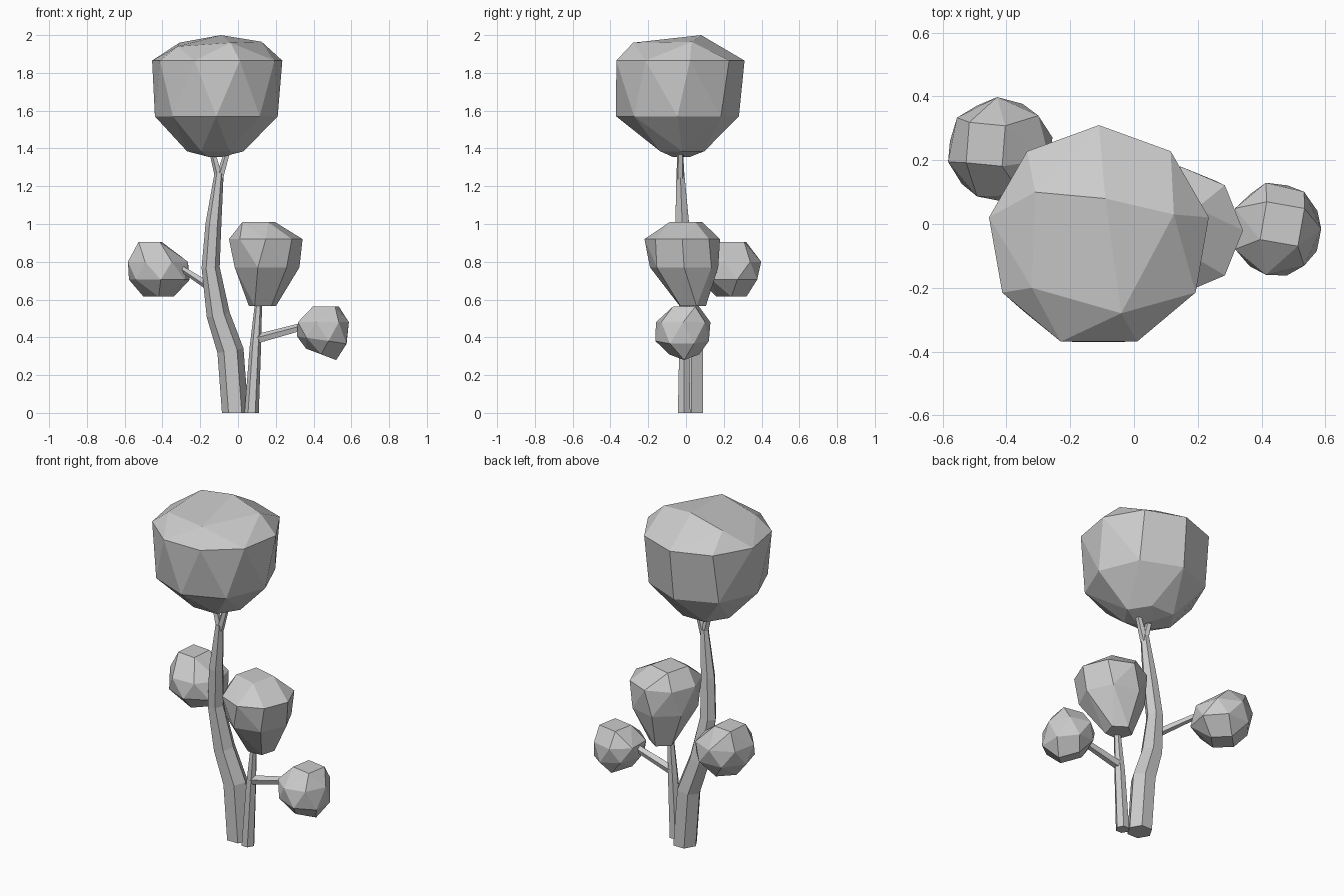
import bpy, bmesh
from math import cos, sin, radians, tau
from mathutils import Vector

cube = bpy.data.objects.get("Cube")
if cube:
    bpy.data.objects.remove(cube)

grey = bpy.data.materials.new("plain_grey")
grey.use_nodes = True
colour = (0.6, 0.6, 0.6, 1)
grey.diffuse_color = colour
grey.node_tree.nodes["Principled BSDF"].inputs["Base Color"].default_value = colour


def finish(name, bm):
    bmesh.ops.recalc_face_normals(bm, faces=bm.faces)
    mesh = bpy.data.meshes.new(name)
    bm.to_mesh(mesh)
    bm.free()
    mesh.materials.append(grey)
    obj = bpy.data.objects.new(name, mesh)
    bpy.context.collection.objects.link(obj)
    return obj


def ring(x, y, z, rx, ry, sides, turn=0, tilt=0):
    """Level or tilted loop of points; tilt is the rise along x."""
    angles = [radians(turn) + tau * i / sides for i in range(sides)]
    return [(x + rx * cos(a), y + ry * sin(a), z + tilt * rx * cos(a)) for a in angles]


def crown(name, rings, extra=()):
    """Faceted foliage: hull wrapped around stacked rings."""
    bm = bmesh.new()
    for r in rings:
        for p in ring(*r):
            bm.verts.new(p)
    for p in extra:
        bm.verts.new(p)
    res = bmesh.ops.convex_hull(bm, input=bm.verts)
    spare = {v for v in res["geom_interior"] + res["geom_unused"]
             if isinstance(v, bmesh.types.BMVert)}
    bmesh.ops.delete(bm, geom=list(spare), context="VERTS")
    bmesh.ops.dissolve_limit(bm, angle_limit=radians(7), verts=bm.verts, edges=bm.edges)
    finish(name, bm)


def limb(name, path, sides=6, turn=0):
    """Tapered tube through (x, y, z, radius) stations."""
    bm = bmesh.new()
    pts = [Vector(p[:3]) for p in path]
    upright = path[0][2] == 0
    loops = []
    for i, p in enumerate(pts):
        axis = pts[min(i + 1, len(pts) - 1)] - pts[max(i - 1, 0)]
        if upright and i == 0:
            axis = Vector((0, 0, 1))
        side = axis.cross(Vector((0, 1, 0))).normalized()
        other = axis.cross(side).normalized()
        angles = [radians(turn) + tau * k / sides for k in range(sides)]
        loops.append([bm.verts.new(p + path[i][3] * (side * cos(a) + other * sin(a)))
                      for a in angles])
    for low, high in zip(loops, loops[1:]):
        for k in range(sides):
            n = (k + 1) % sides
            bm.faces.new((low[k], low[n], high[n], high[k]))
    bm.faces.new(loops[0])
    bm.faces.new(loops[-1])
    finish(name, bm)


# Main trunk and its fork
limb("trunk", [(-0.015, 0.03, 0, 0.07), (-0.04, 0.03, 0.33, 0.07),
               (-0.105, 0.02, 0.52, 0.062), (-0.145, 0.0, 0.77, 0.048),
               (-0.13, -0.02, 1.0, 0.042), (-0.1, -0.03, 1.27, 0.024)])
for word, x in (("left", -0.05), ("right", -0.14)):
    limb("fork_" + word, [(-0.098, -0.03, 1.24, 0.022), (x, -0.03, 1.4, 0.016)], 5)

# Second stem
limb("side_stem", [(0.072, -0.01, 0, 0.038), (0.092, -0.01, 0.35, 0.03),
                   (0.11, -0.01, 0.6, 0.018)])

# Side branches
limb("left_branch", [(0.1, -0.01, 0.39, 0.027), (0.34, -0.02, 0.455, 0.022)], 5)
limb("right_branch", [(-0.15, 0.01, 0.67, 0.024), (-0.29, 0.16, 0.76, 0.017)], 5)

# Big top crown
crown("top_crown", [
    (-0.11, -0.04, 1.865, 0.35, 0.35, 9, 10),
    (-0.115, -0.045, 1.57, 0.325, 0.325, 8, 0),
    (-0.12, -0.02, 1.385, 0.15, 0.135, 6, 0),
    (-0.12, -0.04, 1.355, 0.04, 0.06, 3, 90),
], [(-0.31, 0.1, 1.96), (-0.09, 0.08, 2), (0.125, 0.03, 1.965),
    (-0.04, -0.28, 1.96), (-0.32, -0.2, 1.94)])

# Crown of the second stem
crown("middle_crown", [
    (0.11, 0.0, 1.01, 0.1, 0.1, 4, 30),
    (0.147, -0.02, 0.92, 0.195, 0.2, 8, 0),
    (0.145, -0.01, 0.77, 0.18, 0.185, 7, 0),
    (0.13, 0.03, 0.565, 0.075, 0.075, 5, 20),
])

# Small crowns on the branches
crown("right_small_crown", [
    (-0.465, 0.25, 0.905, 0.08, 0.09, 4, 40),
    (-0.425, 0.235, 0.8, 0.163, 0.163, 7, 40),
    (-0.415, 0.23, 0.705, 0.165, 0.16, 7, 15),
    (-0.42, 0.24, 0.615, 0.08, 0.08, 4, 0),
])
crown("left_small_crown", [
    (0.465, 0.0, 0.562, 0.085, 0.085, 4, 35),
    (0.445, -0.015, 0.48, 0.142, 0.148, 7, 0),
    (0.45, -0.02, 0.385, 0.138, 0.145, 7, 25, -0.15),
    (0.44, -0.01, 0.31, 0.08, 0.08, 4, 0, -0.38),
])
